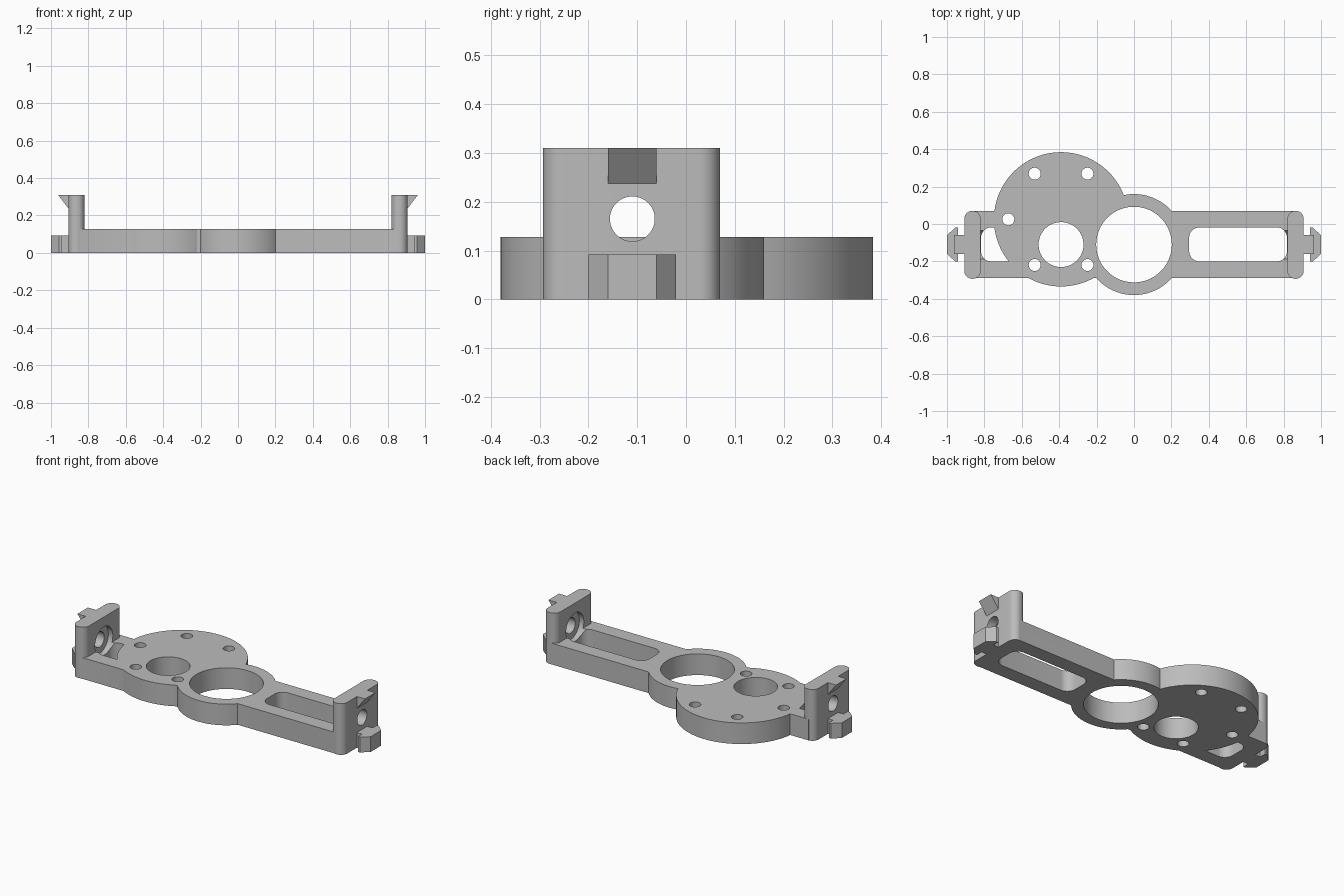
import bpy, bmesh, math
from mathutils import Vector

if "Cube" in bpy.data.objects:
    bpy.data.objects.remove(bpy.data.objects["Cube"])

CY = -0.11   # centre line of the bar
T = 0.128    # plate thickness

grey = bpy.data.materials.new("plain grey")
grey.diffuse_color = (0.5, 0.5, 0.5, 1)
grey.use_nodes = True
grey.node_tree.nodes["Principled BSDF"].inputs["Base Color"].default_value = grey.diffuse_color


def prism(name, pts, a, b, axis="z"):
    """Extrude a 2D outline from a to b along an axis."""
    place = {"z": lambda u, v, w: (u, v, w),
             "y": lambda u, v, w: (u, w, v),
             "x": lambda u, v, w: (w, u, v)}[axis]
    bm = bmesh.new()
    low = [bm.verts.new(place(u, v, a)) for u, v in pts]
    high = [bm.verts.new(place(u, v, b)) for u, v in pts]
    bm.faces.new(low)
    bm.faces.new(high)
    n = len(pts)
    for i in range(n):
        j = (i + 1) % n
        bm.faces.new((low[i], low[j], high[j], high[i]))
    bmesh.ops.recalc_face_normals(bm, faces=bm.faces)
    me = bpy.data.meshes.new(name)
    bm.to_mesh(me)
    bm.free()
    me.materials.append(grey)
    ob = bpy.data.objects.new(name, me)
    bpy.context.collection.objects.link(ob)
    return ob


def circle(u, v, r, n=96):
    return [(u + r * math.cos(2 * math.pi * (i + 0.5) / n),
             v + r * math.sin(2 * math.pi * (i + 0.5) / n)) for i in range(n)]


def rounded(u0, u1, v0, v1, r, k=10):
    pts = []
    for q, (cu, cv) in enumerate([(u1 - r, v1 - r), (u0 + r, v1 - r),
                                  (u0 + r, v0 + r), (u1 - r, v0 + r)]):
        for i in range(k + 1):
            a = math.pi / 2 * (q + i / k)
            pts.append((cu + r * math.cos(a), cv + r * math.sin(a)))
    return pts


def combine(body, tool, op):
    mod = body.modifiers.new("join", "BOOLEAN")
    mod.operation = op
    mod.solver = "EXACT"
    mod.object = tool
    bpy.context.view_layer.objects.active = body
    bpy.ops.object.modifier_apply(modifier=mod.name)
    bpy.data.objects.remove(tool)


def add(tool):
    combine(body, tool, "UNION")


def cut(tool):
    combine(body, tool, "DIFFERENCE")


# long bar with a slot at each end
body = prism("mounting_bracket", [(-0.87, -0.29), (0.87, -0.29), (0.87, 0.07), (-0.87, 0.07)], 0, T)
for s in (-1, 1):
    u0, u1 = sorted((s * 0.295, s * 0.818))
    cut(prism("slot", rounded(u0, u1, -0.2, -0.018, 0.055), -0.1, 0.4))

# round motor plate and centre ring
add(prism("motor_plate", circle(-0.39, 0.025, 0.359, 128), 0, T))
add(prism("centre_ring", circle(0, CY, 0.27, 128), 0, T))

# bores and screw holes
cut(prism("centre_bore", circle(0, CY, 0.202), -0.1, 0.4))
cut(prism("shaft_bore", circle(-0.39, CY, 0.12), -0.1, 0.4))
for deg in (60, 120, 180, 240, 300):
    a = math.radians(deg)
    cut(prism("screw_hole", circle(-0.39 + 0.282 * math.cos(a), 0.025 + 0.282 * math.sin(a), 0.032, 32), -0.1, 0.4))

for s in (-1, 1):
    # upright end wall
    u0, u1 = sorted((s * 0.82, s * 0.907))
    add(prism("end_wall", rounded(u0, u1, -0.293, 0.07, 0.042), 0, 0.31))
    # counterbored screw hole
    cut(prism("counterbore", circle(CY, 0.165, 0.085, 64), s * 0.79, s * 0.85, "x"))
    cut(prism("wall_hole", circle(CY, 0.165, 0.046, 48), s * 0.75, s * 0.98, "x"))
    # upper wedge catch
    add(prism("upper_catch", [(s * x, z) for x, z in
              [(0.89, 0.238), (0.907, 0.238), (0.962, 0.31), (0.89, 0.31)]], -0.16, -0.06, "y"))
    # lower arrow-shaped catch
    half = [(0.89, 0.05), (0.942, 0.05), (0.942, 0.09), (0.956, 0.09), (1.0, 0.05)]
    outline = half + [(x, -y) for x, y in reversed(half)]
    add(prism("lower_catch", [(s * x, CY + y) for x, y in outline], 0, 0.092))

# smooth curved walls, sharp edges
bpy.ops.object.select_all(action="DESELECT")
body.select_set(True)
bpy.context.view_layer.objects.active = body
bpy.ops.object.shade_smooth_by_angle(angle=math.radians(25))
